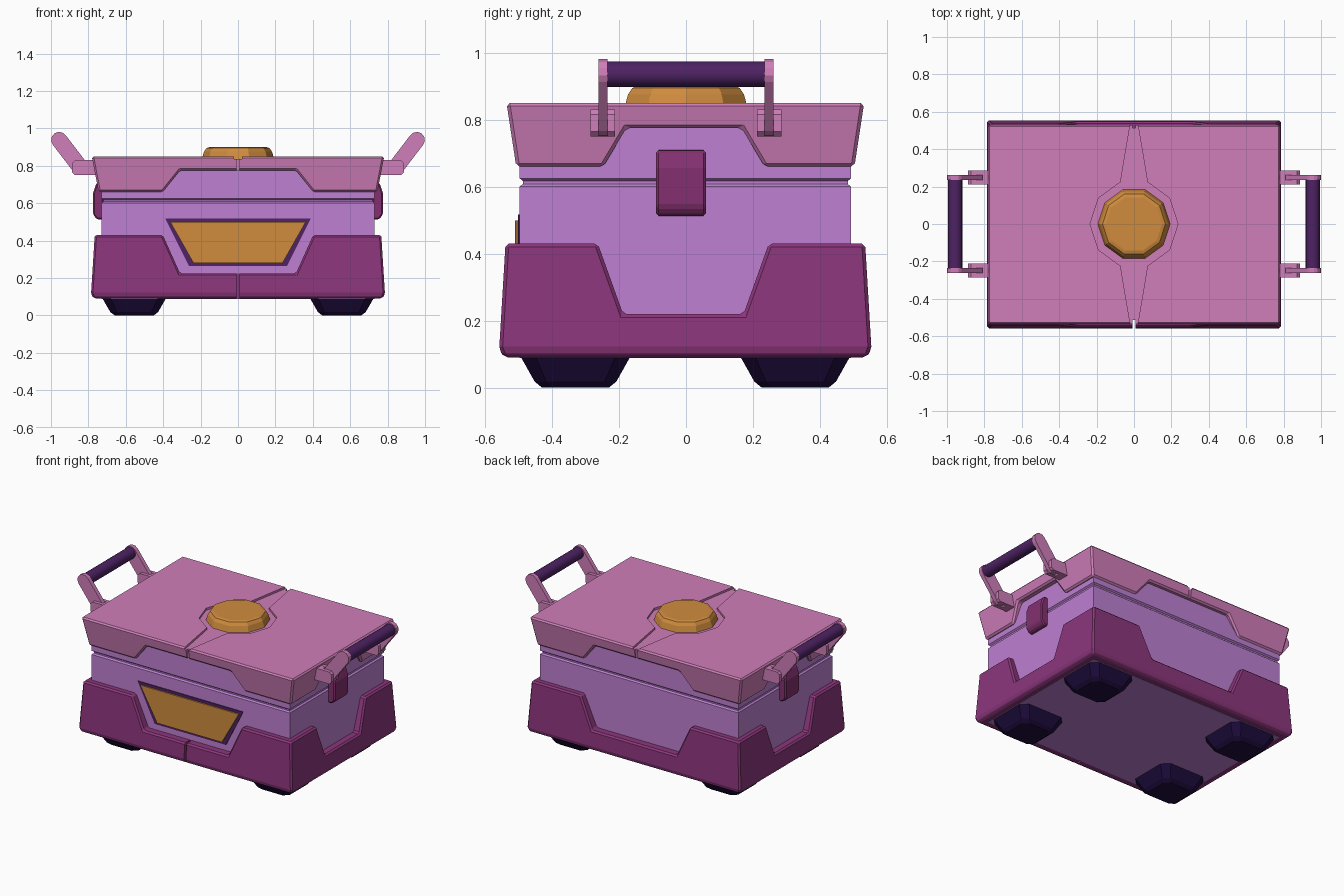
import bpy, bmesh, math
from mathutils import Vector

if "Cube" in bpy.data.objects:
    bpy.data.objects.remove(bpy.data.objects["Cube"])


def mat(name, r, g, b):
    lin = lambda c: ((c / 255 + 0.055) / 1.055) ** 2.4
    m = bpy.data.materials.new(name)
    m.diffuse_color = (lin(r), lin(g), lin(b), 1)
    m.use_nodes = True
    m.node_tree.nodes["Principled BSDF"].inputs["Base Color"].default_value = m.diffuse_color
    return m


PINK = mat("pink", 208, 126, 186)
LILAC = mat("lilac", 190, 128, 210)
PLUM = mat("plum", 140, 54, 124)
LATCH = mat("latch plum", 132, 48, 112)
DARK = mat("dark purple", 78, 34, 100)
NAVY = mat("deep navy", 30, 12, 62)
ORANGE = mat("orange", 208, 140, 62)


def finish(name, bm, material):
    bmesh.ops.recalc_face_normals(bm, faces=bm.faces[:])
    me = bpy.data.meshes.new(name)
    bm.to_mesh(me)
    bm.free()
    ob = bpy.data.objects.new(name, me)
    bpy.context.collection.objects.link(ob)
    if material:
        me.materials.append(material)
    return ob


def loft(name, rings, material):
    """Join closed rings of points, capping both ends."""
    bm = bmesh.new()
    vs = [[bm.verts.new(p) for p in r] for r in rings]
    n = len(vs[0])
    for a, b in zip(vs, vs[1:]):
        for i in range(n):
            bm.faces.new((a[i], a[(i + 1) % n], b[(i + 1) % n], b[i]))
    bm.faces.new(vs[0][::-1])
    bm.faces.new(vs[-1])
    return finish(name, bm, material)


def rect(hx, hy, z, cx=0, cy=-0.002, c=0):
    pts = []
    for sx, sy in ((1, 1), (-1, 1), (-1, -1), (1, -1)):
        a, b = (sx * (hx - c), sy * hy), (sx * hx, sy * (hy - c))
        pair = (b, a) if sx * sy > 0 else (a, b)
        pts += pair if c else pair[:1]
    return [(cx + x, cy + y, z) for x, y in pts]


def prism(name, pts, axis, a, b, material=None):
    """Extrude a 2D outline along an axis from a to b."""
    put = {"x": lambda p, t: (t, p[0], p[1]), "y": lambda p, t: (p[0], t, p[1]),
           "z": lambda p, t: (p[0], p[1], t)}[axis]
    return loft(name, [[put(p, t) for p in pts] for t in (a, b)], material)


def box(name, x0, x1, y0, y1, z0, z1, material=None):
    return prism(name, [(x0, y0), (x1, y0), (x1, y1), (x0, y1)], "z", z0, z1, material)


def cut(ob, cutter):
    cutter.hide_render = True
    cutter.hide_set(True)
    cutter.display_type = "WIRE"
    m = ob.modifiers.new("cut", "BOOLEAN")
    m.operation, m.object, m.solver = "DIFFERENCE", cutter, "EXACT"


def bevel(ob, w):
    m = ob.modifiers.new("bevel", "BEVEL")
    m.width, m.segments, m.limit_method, m.angle_limit = w, 1, "ANGLE", math.radians(30)


def trapezoid(w0, z0, w1, z1, c=0):
    return [(c - w0, z0), (c + w0, z0), (c + w1, z1), (c - w1, z1)]


def decagon(r):
    return [(r * math.cos(i * math.pi / 5), r * math.sin(i * math.pi / 5)) for i in range(10)]


# body with a groove below the lid
loft("body", [rect(w, w - 0.235, z) for w, z in
              ((.73, .088), (.73, .6), (.72, .608), (.72, .617), (.73, .625), (.73, .8))], LILAC)

# lower skirt with a notch in each side and a slit in front
skirt = loft("lower_skirt", [rect(.77, .54, .09), rect(.786, .556, .112), rect(.766, .537, .43)], PLUM)
cut(skirt, prism("skirt_cut_front", trapezoid(.31, .225, .445, .525), "y", -1, 1))
cut(skirt, prism("skirt_cut_side", trapezoid(.18, .22, .291, .53, -.008), "x", -1, 1))
bevel(skirt, .01)
cut(skirt, box("skirt_slit", -.007, .007, -.7, -.5, 0, .3))

# lid with notches, a parting recess on top and end slits
lid = loft("lid", [rect(.745, .505, .66), rect(.782, .534, .85)], PINK)
cut(lid, prism("lid_cut_front", trapezoid(.482, .56, .31, .775), "y", -1, 1))
cut(lid, prism("lid_cut_side", trapezoid(.3, .56, .172, .775, -.006), "x", -1, 1))
bevel(lid, .01)
d = decagon(.235)
outline = d[:3] + [(.009, .6), (-.009, .6)] + d[3:8] + [(-.009, -.6), (.009, -.6)] + d[8:]
cut(lid, prism("lid_recess", outline, "z", .836, .95))
for s in (1, -1):
    y = sorted((s * .512, s * .7))
    cut(lid, box("lid_slit", -.009, .009, y[0], y[1], .7, .95))

# round boss on the lid
loft("lid_boss", [[(x, y, z) for x, y in decagon(r)] for r, z in
                  ((.195, .83), (.182, .875), (.168, .895), (.15, .9))], ORANGE)

# front panel and its frame
prism("panel_frame", trapezoid(.262, .265, .388, .517), "y", -.502, -.48, DARK)
prism("front_panel", trapezoid(.238, .28, .362, .499), "y", -.511, -.48, ORANGE)

for s in (1, -1):
    side = "right" if s > 0 else "left"
    # feet
    for t in (1, -1):
        loft("foot_" + side, [rect(hx, hy, z, s * .555, t * .328 - .002, c) for hx, hy, z, c in
                              ((.105, .1, 0, .03), (.128, .122, .018, .035), (.175, .168, .1, .045))], NAVY)
    # latch
    prof = [(.72, .513), (.755, .513), (.775, .54), (.775, .655), (.757, .708), (.72, .71)]
    latch = prism("latch_" + side, [(s * x, z) for x, z in prof], "y", -.09, .06, LATCH)
    bevel(latch, .008)
    for t in (1, -1):
        # hinge lugs
        prof = [(.75, .75), (.872, .75), (.887, .765), (.887, .815), (.872, .83), (.75, .83)]
        for y0, y1 in ((.212, .235), (.262, .285)):
            prism("handle_lug_" + side, [(s * x, z) for x, z in prof], "y", t * y0, t * y1, PINK)
        x = sorted((s * .74, s * .81))
        y = sorted((t * .212, t * .285))
        box("lug_base_" + side, x[0], x[1], y[0], y[1], .75, .829, PINK)
        # slanted arm with rounded ends
        p, q, r = Vector((.845, .793)), Vector((.956, .938)), .043
        a0 = math.atan2(q.y - p.y, q.x - p.x)
        arm = [c + r * Vector((math.cos(a), math.sin(a)))
               for c, st in ((q, a0 - math.pi / 2), (p, a0 + math.pi / 2))
               for a in [st + k * math.pi / 6 for k in range(7)]]
        prism("handle_arm_" + side, [(s * v.x, v.y) for v in arm], "y", t * .234, t * .262, PINK)
    # grip bar
    ring = [(s * .956 + .038 * math.cos(k * math.pi / 8), .936 + .038 * math.sin(k * math.pi / 8))
            for k in range(16)]
    grip = prism("handle_grip_" + side, ring, "y", -.24, .24, DARK)
    bpy.context.view_layer.objects.active = grip
    grip.select_set(True)
    bpy.ops.object.shade_smooth_by_angle(angle=math.radians(35))
    grip.select_set(False)
